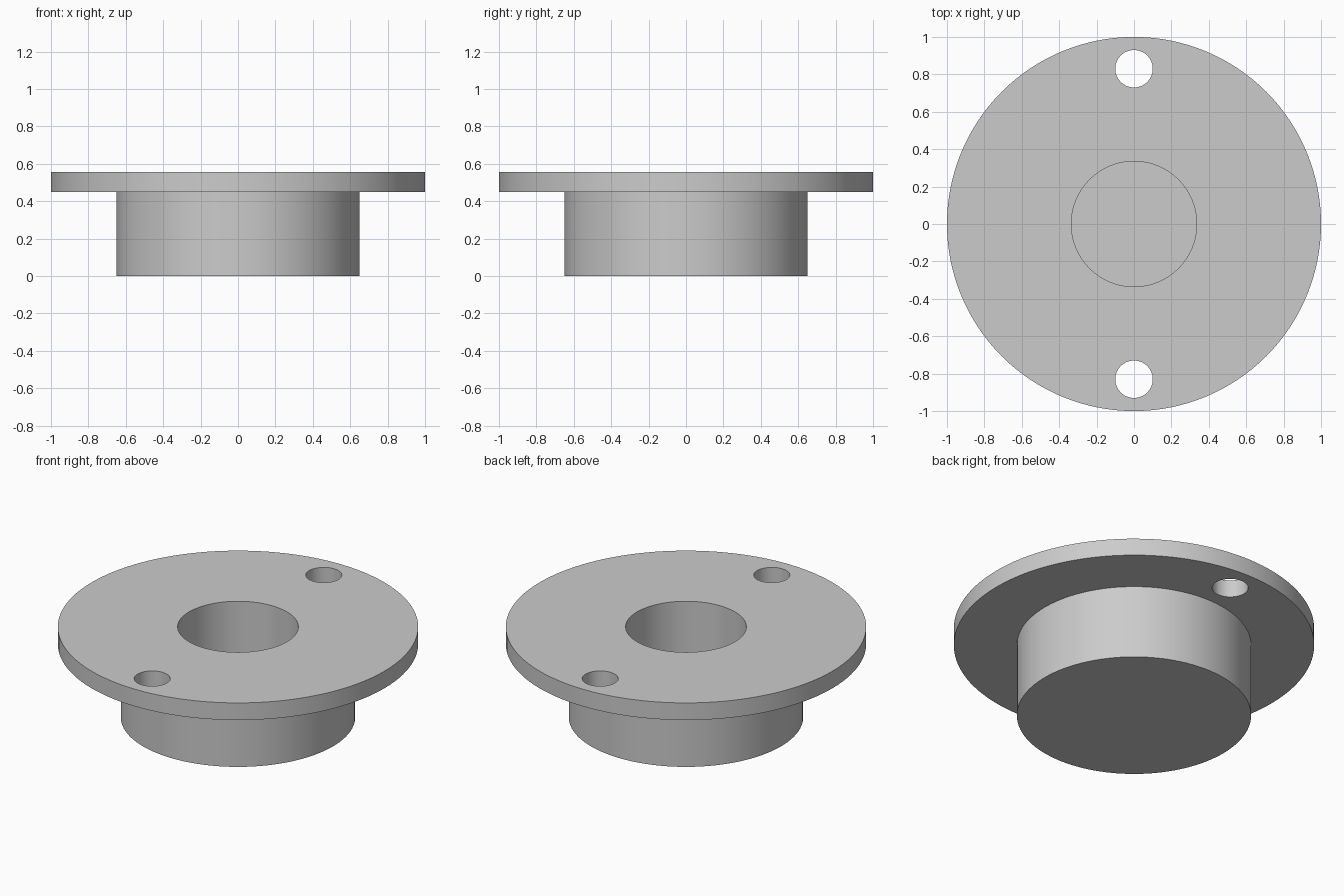
import bpy
import bmesh
import math

if "Cube" in bpy.data.objects:
    bpy.data.objects.remove(bpy.data.objects["Cube"], do_unlink=True)

SEGMENTS = 128
FLANGE_R, HUB_R, BORE_R = 1.0, 0.65, 0.335
TOP, FLANGE_BOTTOM, BORE_FLOOR = 0.555, 0.45, 0.11
HOLE_R, HOLE_Y = 0.10, 0.83

# Plain grey finish
grey = bpy.data.materials.new("plain_grey")
grey.use_nodes = True
grey.diffuse_color = (0.6, 0.6, 0.6, 1)
grey.node_tree.nodes["Principled BSDF"].inputs["Base Color"].default_value = grey.diffuse_color


def lathe(name, profile):
    """Revolve a closed (radius, height) outline around the z axis."""
    bm = bmesh.new()
    verts = [bm.verts.new((r, 0, z)) for r, z in profile]
    edges = [bm.edges.new(pair) for pair in zip(verts, verts[1:])]
    bmesh.ops.spin(bm, geom=verts + edges, cent=(0, 0, 0), axis=(0, 0, 1),
                   angle=math.tau, steps=SEGMENTS, use_duplicate=False)
    bmesh.ops.remove_doubles(bm, verts=bm.verts, dist=1e-5)
    bmesh.ops.recalc_face_normals(bm, faces=bm.faces)
    mesh = bpy.data.meshes.new(name)
    bm.to_mesh(mesh)
    bm.free()
    mesh.materials.append(grey)
    obj = bpy.data.objects.new(name, mesh)
    bpy.context.collection.objects.link(obj)
    return obj


# Flange, hub and blind bore as one turned body
body = lathe("flanged_hub", [
    (0, 0), (HUB_R, 0), (HUB_R, FLANGE_BOTTOM),
    (FLANGE_R, FLANGE_BOTTOM), (FLANGE_R, TOP),
    (BORE_R, TOP), (BORE_R, BORE_FLOOR), (0, BORE_FLOOR),
])

# Two through holes in the flange
cutters = []
for side, sign in (("front", -1), ("back", 1)):
    bpy.ops.mesh.primitive_cylinder_add(vertices=64, radius=HOLE_R, depth=0.4,
                                        location=(0, sign * HOLE_Y, TOP))
    cutter = bpy.context.object
    cutter.name = side + "_hole_cutter"
    cutter.data.materials.append(grey)
    cutter.hide_render = True
    cutters.append(cutter)
    cut = body.modifiers.new(side + "_hole", "BOOLEAN")
    cut.operation = "DIFFERENCE"
    cut.solver = "EXACT"
    cut.object = cutter

# Apply the cuts and remove the cutters
bpy.ops.object.select_all(action="DESELECT")
body.select_set(True)
bpy.context.view_layer.objects.active = body
for modifier in list(body.modifiers):
    bpy.ops.object.modifier_apply(modifier=modifier.name)
for cutter in cutters:
    bpy.data.objects.remove(cutter, do_unlink=True)
bpy.ops.object.shade_smooth_by_angle(angle=math.radians(30))
